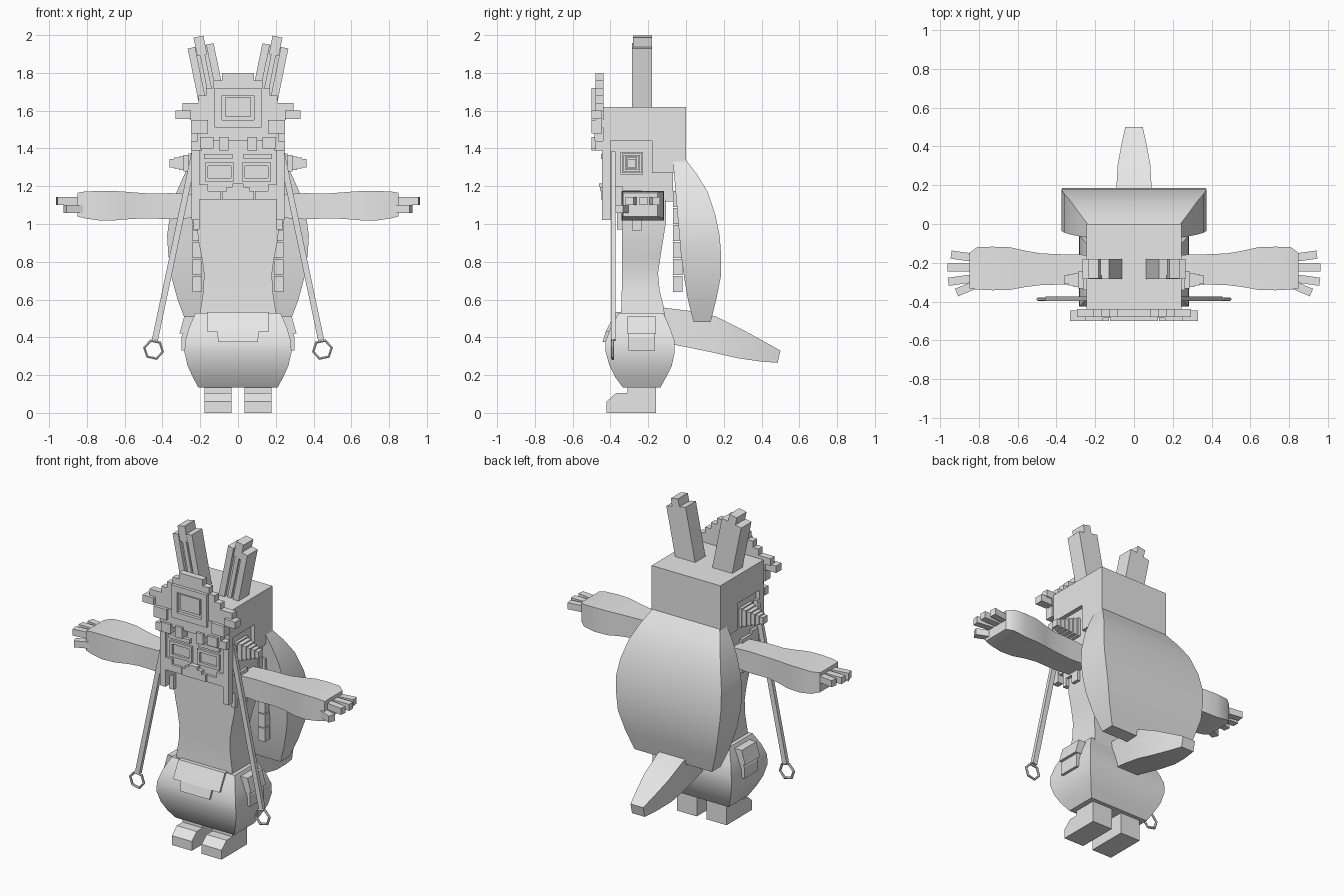
import bpy, bmesh, math
from mathutils import Vector, Matrix

if "Cube" in bpy.data.objects:
    bpy.data.objects.remove(bpy.data.objects["Cube"])

grey = bpy.data.materials.new("light_grey")
grey.diffuse_color = (0.8, 0.8, 0.8, 1)
grey.use_nodes = True
grey.node_tree.nodes["Principled BSDF"].inputs["Base Color"].default_value = grey.diffuse_color


def finish(name, bm, mirror=False, smooth=False):
    bmesh.ops.recalc_face_normals(bm, faces=bm.faces)
    me = bpy.data.meshes.new(name)
    bm.to_mesh(me)
    bm.free()
    me.materials.append(grey)
    ob = bpy.data.objects.new(name, me)
    bpy.context.collection.objects.link(ob)
    if mirror:
        ob.modifiers.new("mirror", 'MIRROR').use_mirror_merge = False
    if smooth:
        bpy.ops.object.select_all(action='DESELECT')
        ob.select_set(True)
        bpy.context.view_layer.objects.active = ob
        bpy.ops.object.shade_smooth_by_angle(angle=math.radians(35))
    return ob


def add_box(bm, x0, x1, y0, y1, z0, z1, mat=Matrix()):
    m = mat @ Matrix.Translation(((x0 + x1) / 2, (y0 + y1) / 2, (z0 + z1) / 2)) \
        @ Matrix.Diagonal((x1 - x0, y1 - y0, z1 - z0, 1))
    bmesh.ops.create_cube(bm, size=1, matrix=m)


def boxes(name, items, mirror=False, mat=Matrix()):
    bm = bmesh.new()
    for it in items:
        add_box(bm, *it, mat=mat)
    return finish(name, bm, mirror)


def loft(name, rings, mirror=False, smooth=True):
    """Skin a list of four-point rings."""
    bm = bmesh.new()
    rows = [[bm.verts.new(p) for p in r] for r in rings]
    for a, b in zip(rows, rows[1:]):
        for i in range(4):
            j = (i + 1) % 4
            bm.faces.new((a[i], a[j], b[j], b[i]))
    bm.faces.new(rows[0])
    bm.faces.new(rows[-1])
    return finish(name, bm, mirror, smooth)


def level(z, hw, y0, y1):
    return [(-hw, y0, z), (hw, y0, z), (hw, y1, z), (-hw, y1, z)]


# Torso and rounded hips
loft("torso", [level(*s) for s in [
    (0.5, .205, -.345, -.11), (.57, .195, -.342, -.12), (.65, .183, -.34, -.14),
    (.74, .18, -.34, -.148), (.83, .193, -.34, -.135), (.92, .212, -.34, -.12),
    (1.02, .216, -.34, -.105), (1.15, .215, -.34, -.105)]])
loft("hips", [level(*s) for s in [
    (.135, .21, -.335, -.135), (.19, .24, -.375, -.105), (.25, .267, -.405, -.075),
    (.32, .283, -.425, -.06), (.38, .28, -.425, -.06), (.45, .26, -.4, -.085),
    (.53, .225, -.355, -.12)]])

# Front pouch flap following the hips
loft("pouch_flap", [
    [(-w, y - .015, z), (w, y - .015, z), (w, y + .03, z), (-w, y + .03, z)]
    for z, w, y in [(.535, .165, -.355), (.45, .165, -.4), (.43, .165, -.41)]], smooth=False)
loft("pouch_tab", [
    [(-w, y - .015, z), (w, y - .015, z), (w, y + .03, z), (-w, y + .03, z)]
    for z, w, y in [(.43, .11, -.41), (.375, .105, -.427)]], smooth=False)


# Side pockets with flaps
def pocket(name, y0, y1, pts):
    loft(name, [[(x, y0, z), (x, y1, z), (x - .05, y1, z), (x - .05, y0, z)]
                for x, z in pts], True, False)


pocket("pocket_bag", -.305, -.165, [(.3, .33), (.3, .4), (.292, .42)])
pocket("pocket_flap", -.31, -.16, [(.31, .42), (.285, .51)])

# Legs and feet from one side profile
bm = bmesh.new()
prof = [(-.42, 0), (-.42, .06), (-.37, .105), (-.31, .105), (-.31, .15), (-.16, .15), (-.16, 0)]
f = bm.faces.new([bm.verts.new((.035, y, z)) for y, z in prof])
ex = bmesh.ops.extrude_face_region(bm, geom=[f])
bmesh.ops.translate(bm, vec=(.142, 0, 0), verts=[v for v in ex["geom"] if isinstance(v, bmesh.types.BMVert)])
finish("leg", bm, True)

# Tail
loft("tail", [[(-w, y0, z0), (w, y0, z0), (w, y1, z1), (-w, y1, z1)]
              for w, y0, z0, y1, z1 in [
    (.07, -.14, .56, -.11, .37), (.085, .02, .54, .02, .345), (.092, .16, .51, .14, .32),
    (.085, .3, .44, .27, .29), (.065, .41, .38, .39, .273), (.045, .5, .33, .485, .265)]])

# Big shell hanging on the back
loft("back_shell", [level(*s) for s in [
    (.48, .275, .04, .13), (.6, .32, .01, .16), (.73, .355, -.012, .186), (.85, .37, -.028, .185),
    (.94, .375, -.035, .178), (1.05, .36, -.045, .155), (1.17, .325, -.055, .115),
    (1.26, .285, -.063, .06), (1.34, .24, -.07, 0)]])
boxes("back_strap", [(.19, .24, -.07, -.018, .64 + .09 * i, .725 + .09 * i) for i in range(6)], True)

# Arms
loft("arm", [[(x, y0, z0), (x, y1, z0), (x, y1, z1), (x, y0, z1)]
             for x, y0, y1, z0, z1 in [
    (.2, -.31, -.16, 1.035, 1.155), (.35, -.312, -.157, 1.025, 1.163), (.48, -.315, -.152, 1.03, 1.162),
    (.56, -.325, -.138, 1.027, 1.168), (.64, -.34, -.12, 1.02, 1.174), (.73, -.342, -.117, 1.018, 1.175),
    (.81, -.338, -.12, 1.03, 1.172), (.85, -.333, -.15, 1.04, 1.165)]], True)


# Fingers fan out from the hand
def finger(name, y, z, ang, length):
    m = Matrix.Translation((.8, y, z)) @ Matrix.Rotation(ang, 4, 'Z')
    boxes(name, [(0, length, -.021, .021, -.021, .021)], True, m)


finger("finger_front", -.276, 1.122, -.14, .16)
finger("finger_middle", -.225, 1.122, 0, .163)
finger("finger_back", -.178, 1.122, .14, .145)
finger("thumb", -.305, 1.08, -.4, .125)

# Hooded head
boxes("head", [(-.218, .218, -.43, -.105, 1.13, 1.5)])
boxes("hood", [(-.245, .245, -.44, 0, 1.44, 1.62), (-.245, .245, -.18, 0, 1.27, 1.44),
               (-.225, .225, -.11, -.07, 1.12, 1.27)])
boxes("side_hair", [(.205, .245, -.445, -.4, 1.02, 1.44), (.205, .235, -.4, -.365, 1.07, 1.2),
                    (.205, .235, -.365, -.335, .97, 1.2), (.205, .235, -.335, -.285, 1.02, 1.18),
                    (.205, .235, -.285, -.235, .965, 1.18)], True)

# Stepped cones on the sides of the head
steps = [(.235, .06), (.262, .052), (.288, .044), (.313, .036), (.338, .029), (.362, .022)]
boxes("ear_cone", [(.2, x, -.288 - r, -.288 + r, 1.322 - r, 1.322 + r) for x, r in steps], True)

# Tall leaning ears with a grooved front
lean = Matrix.Translation((.128, 0, 1.6)) @ Matrix.Rotation(math.radians(11.5), 4, 'Y')
boxes("tall_ear", [(-.07, .07, -.265, -.18, -.02, .35), (-.025, .028, -.28, -.18, .3, .4),
                   (-.07, -.03, -.285, -.26, -.02, .35), (.03, .07, -.285, -.26, -.02, .35),
                   (-.013, .013, -.278, -.26, -.02, .3)], True, lean)

# Stepped crest over the forehead
rows = [(1.76, 1.8, .085), (1.72, 1.76, .13), (1.68, 1.72, .17), (1.64, 1.68, .21),
        (1.595, 1.64, .245), (1.55, 1.595, .255)]
boxes("crest", [(-w, w, -.48, -.438, a, b) for a, b, w in rows])
boxes("crest_lower", [(-.24, .24, -.485, -.438, 1.51, 1.55), (-.215, .215, -.485, -.438, 1.44, 1.51)])
boxes("crest_points", [(.24, .295, -.48, -.438, 1.595, 1.64), (.25, .33, -.5, -.445, 1.555, 1.6),
                       (.16, .25, -.5, -.445, 1.48, 1.55), (.13, .2, -.5, -.44, 1.4, 1.46),
                       (.05, .1, -.5, -.44, 1.39, 1.46), (.19, .25, -.48, -.44, 1.39, 1.44)], True)


def frame(name, cx, w, z0, z1, t, y0, y1, mirror=False):
    boxes(name, [(cx - w, cx + w, y0, y1, z1 - t, z1), (cx - w, cx + w, y0, y1, z0, z0 + t),
                 (cx - w, cx - w + t, y0, y1, z0 + t, z1 - t),
                 (cx + w - t, cx + w, y0, y1, z0 + t, z1 - t)], mirror)


frame("crest_frame", 0, .125, 1.51, 1.72, .04, -.5, -.475)
boxes("crest_gem", [(-.07, .07, -.49, -.475, 1.57, 1.67)])

# Face: eyes, brows, muzzle
frame("eye_frame", .098, .078, 1.225, 1.325, .018, -.445, -.428, True)
boxes("brow", [(.03, .18, -.45, -.428, 1.345, 1.37)], True)
boxes("cheek", [(.09, .215, -.445, -.428, 1.13, 1.175), (.16, .215, -.445, -.428, 1.175, 1.21)], True)
boxes("muzzle", [(-.085, .085, -.45, -.428, 1.13, 1.175), (-.06, .06, -.455, -.428, 1.175, 1.195),
                 (-.03, .03, -.46, -.428, 1.195, 1.215)])

# Cords hanging from the hood, with ring ends
top, end = Vector((.23, -.385, 1.38)), Vector((.44, -.385, .385))
tilt = (top - end).to_track_quat('Z', 'Y').to_matrix().to_4x4()
boxes("cord", [(-.012, .012, -.016, .016, 0, (top - end).length)], True, Matrix.Translation(end) @ tilt)

bm = bmesh.new()
hub = Matrix.Translation((.447, -.388, .335)) @ tilt
loops = []
for i in range(6):
    a = i * math.pi / 3
    loops.append([bm.verts.new(hub @ Vector((.008 * math.cos(b), (.05 + .008 * math.sin(b)) * math.cos(a),
                                             (.05 + .008 * math.sin(b)) * math.sin(a))))
                  for b in [k * math.pi / 3 for k in range(6)]])
for i in range(6):
    p, q = loops[i], loops[(i + 1) % 6]
    for k in range(6):
        n = (k + 1) % 6
        bm.faces.new((p[k], p[n], q[n], q[k]))
finish("cord_ring", bm, True)
